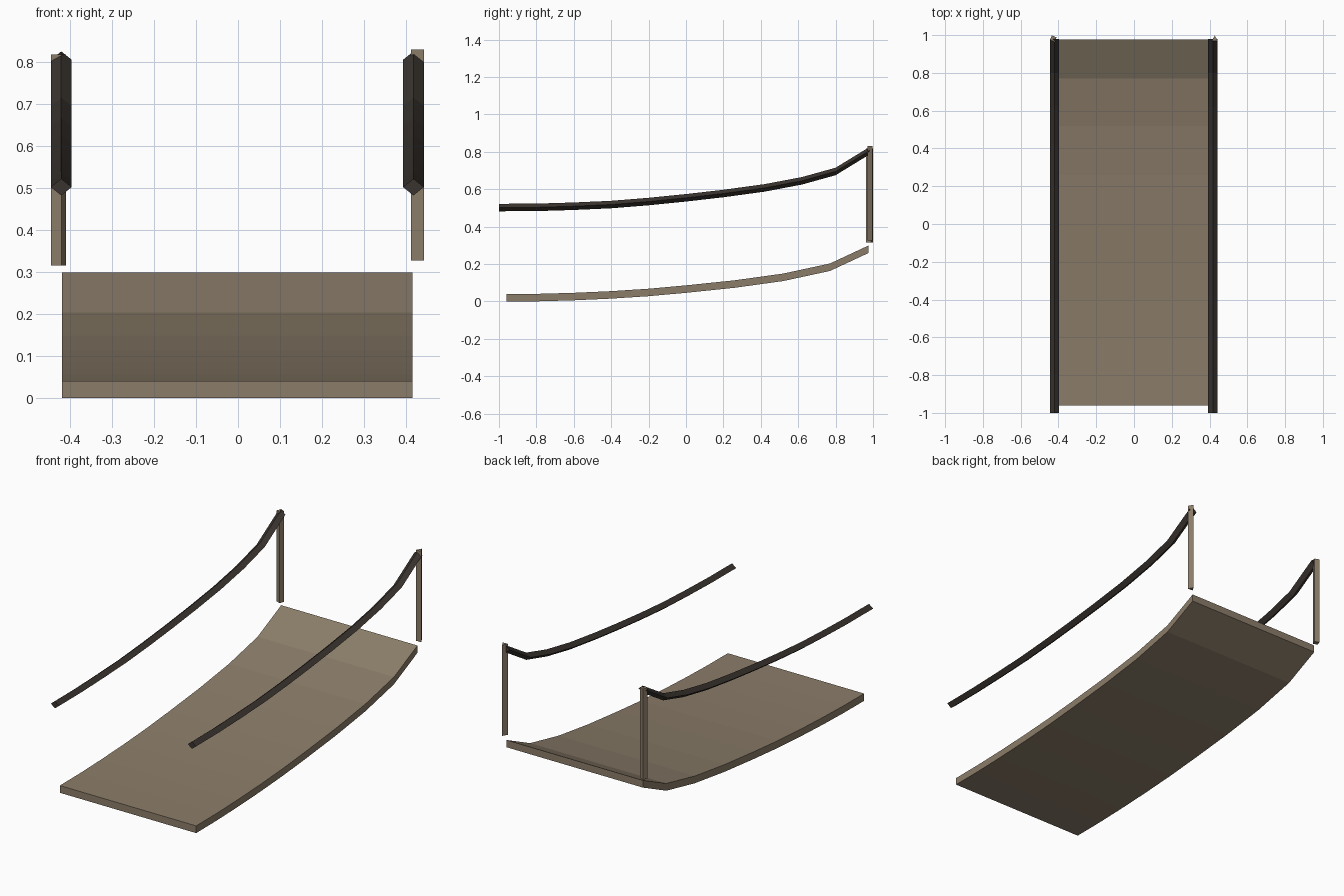
import bpy, bmesh, math

if "Cube" in bpy.data.objects:
    bpy.data.objects.remove(bpy.data.objects["Cube"])


def material(name, rgb):
    m = bpy.data.materials.new(name)
    m.diffuse_color = (*rgb, 1)
    m.use_nodes = True
    m.node_tree.nodes["Principled BSDF"].inputs["Base Color"].default_value = m.diffuse_color
    return m


WOOD = material("weathered wood", (0.26, 0.205, 0.142))
ROPE = material("dark rope", (0.042, 0.034, 0.028))


def sweep(name, path, section, mat):
    """Loft a closed (x, z) section along a (y, z) path, keeping every ring vertical."""
    bm = bmesh.new()
    rings = [[bm.verts.new((x, y, z + dz)) for x, dz in section] for y, z in path]
    n = len(section)
    for a, b in zip(rings, rings[1:]):
        for i in range(n):
            bm.faces.new((a[i], a[(i + 1) % n], b[(i + 1) % n], b[i]))
    bm.faces.new(rings[0])
    bm.faces.new(rings[-1])
    return finish(name, bm, mat)


def prism(name, cx, cy, z0, z1, radius, sides, angle, mat):
    """Upright post with a regular polygon section."""
    bm = bmesh.new()
    base = []
    for i in range(sides):
        a = angle + 2 * math.pi * i / sides
        base.append(bm.verts.new((cx + radius * math.cos(a), cy + radius * math.sin(a), z0)))
    face = bm.faces.new(base)
    out = bmesh.ops.extrude_face_region(bm, geom=[face])
    for v in out["geom"]:
        if isinstance(v, bmesh.types.BMVert):
            v.co.z = z1
    if face.is_valid is False or len(bm.faces) == sides + 1:
        bm.faces.new(base)
    return finish(name, bm, mat)


def finish(name, bm, mat):
    bmesh.ops.recalc_face_normals(bm, faces=bm.faces)
    me = bpy.data.meshes.new(name)
    bm.to_mesh(me)
    bm.free()
    me.materials.append(mat)
    ob = bpy.data.objects.new(name, me)
    bpy.context.collection.objects.link(ob)
    return ob


# Sagging bridge deck
deck_path = [(-0.96, 0.02), (-0.78, 0.021), (-0.6, 0.026), (-0.4, 0.035), (-0.2, 0.048),
             (0, 0.066), (0.26, 0.093), (0.52, 0.129), (0.77, 0.183), (0.976, 0.279)]
deck_section = [(-0.419, -0.02), (0.416, -0.02), (0.416, 0.02), (-0.419, 0.02)]
sweep("deck", deck_path, deck_section, WOOD)

# Diamond-section hand ropes
rope_path = [(-1.0, 0.502), (-0.8, 0.503), (-0.6, 0.509), (-0.4, 0.518), (-0.2, 0.534),
             (0, 0.554), (0.2, 0.577), (0.42, 0.607), (0.62, 0.645), (0.8, 0.695), (0.98, 0.805)]
for side, cx in (("left", -0.421), ("right", 0.418)):
    diamond = [(cx - 0.025, 0), (cx, -0.02), (cx + 0.025, 0), (cx, 0.02)]
    sweep(side + "_hand_rope", rope_path, diamond, ROPE)

# End posts
prism("left_post", -0.4275, 0.981, 0.315, 0.818, 0.019, 4, math.radians(-67), WOOD)
prism("right_post", 0.4275, 0.979, 0.327, 0.83, 0.0185, 3, math.radians(90), WOOD)
